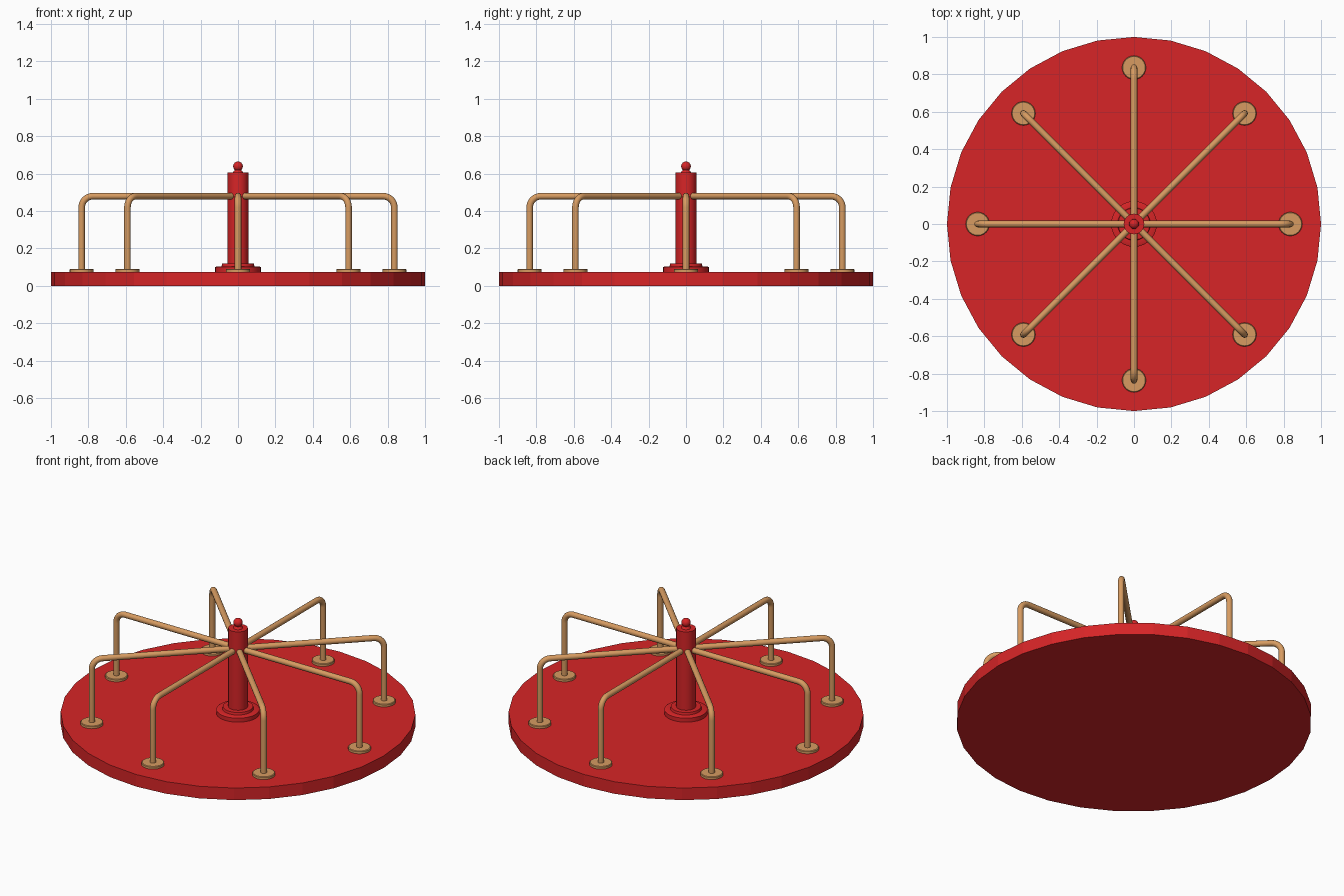
import bpy, math
from mathutils import Vector

if "Cube" in bpy.data.objects:
    bpy.data.objects.remove(bpy.data.objects["Cube"])


def material(name, rgb):
    m = bpy.data.materials.new(name)
    m.diffuse_color = (*rgb, 1)
    m.use_nodes = True
    m.node_tree.nodes["Principled BSDF"].inputs["Base Color"].default_value = m.diffuse_color
    return m


red = material("red paint", (0.68, 0.018, 0.02))
tan = material("tan metal", (0.68, 0.33, 0.12))


def finish(ob, name, mat, smooth=True):
    ob.name = name
    ob.data.materials.append(mat)
    if smooth:
        bpy.ops.object.select_all(action='DESELECT')
        ob.select_set(True)
        bpy.context.view_layer.objects.active = ob
        bpy.ops.object.shade_smooth_by_angle(angle=math.radians(35))
    return ob


def lathe(name, profile, sides, mat, smooth=True, centre=(0, 0, 0)):
    """Spin a (radius, height) profile about z, with flat caps."""
    verts, faces = [], []
    for r, z in profile:
        for i in range(sides):
            a = math.tau * i / sides
            verts.append((r * math.cos(a), r * math.sin(a), z))
    for k in range(len(profile) - 1):
        for i in range(sides):
            j = (i + 1) % sides
            faces.append((k * sides + i, k * sides + j,
                          (k + 1) * sides + j, (k + 1) * sides + i))
    faces.append(tuple(reversed(range(sides))))
    top = (len(profile) - 1) * sides
    faces.append(tuple(range(top, top + sides)))
    me = bpy.data.meshes.new(name)
    me.from_pydata(verts, [], faces)
    ob = bpy.data.objects.new(name, me)
    bpy.context.collection.objects.link(ob)
    ob.location = centre
    return finish(ob, name, mat, smooth)


# Round platform
lathe("platform", [(1, 0), (1, 0.075)], 32, red, smooth=False)

# Stepped flange, centre post and its knob
lathe("post_flange", [(0.122, 0.07), (0.122, 0.1), (0.115, 0.104),
                      (0.088, 0.104), (0.085, 0.118)], 32, red)
lathe("centre_post", [(0.055, 0.11), (0.055, 0.605)], 32, red)
ball = [(0.026 * math.cos(t), 0.639 + 0.026 * math.sin(t))
        for t in [math.radians(-50 + 14 * i) for i in range(10)]]
lathe("post_knob", [(0.028, 0.6), (0.024, 0.612), (0.017, 0.618)] + ball
      + [(0.001, 0.665)], 24, red)

# Eight bent handrails, each with a round foot plate
REACH, TOP, BEND, RAD, SIDES = 0.836, 0.479, 0.06, 0.0175, 16
path = [(REACH, 0.075, 0)]
for i in range(9):
    a = math.radians(90 * i / 8)
    path.append((REACH - BEND + BEND * math.cos(a), TOP - BEND + BEND * math.sin(a), a))
path.append((0.02, TOP, math.pi / 2))

for n in range(8):
    ang = math.tau * n / 8
    out = Vector((math.cos(ang), math.sin(ang), 0))
    side = Vector((-math.sin(ang), math.cos(ang), 0))
    up = Vector((0, 0, 1))
    verts, faces = [], []
    for r, z, a in path:
        normal = out * math.cos(a) + up * math.sin(a)
        for i in range(SIDES):
            t = math.tau * i / SIDES
            verts.append(out * r + up * z
                         + normal * RAD * math.cos(t) + side * RAD * math.sin(t))
    for k in range(len(path) - 1):
        for i in range(SIDES):
            j = (i + 1) % SIDES
            faces.append((k * SIDES + i, k * SIDES + j,
                          (k + 1) * SIDES + j, (k + 1) * SIDES + i))
    me = bpy.data.meshes.new("handrail")
    me.from_pydata(verts, [], faces)
    rail = bpy.data.objects.new("handrail", me)
    bpy.context.collection.objects.link(rail)
    finish(rail, f"handrail_{n + 1}", tan)
    lathe(f"rail_foot_{n + 1}", [(0.064, 0.07), (0.064, 0.088), (0.06, 0.091)],
          24, tan, centre=out * REACH)
